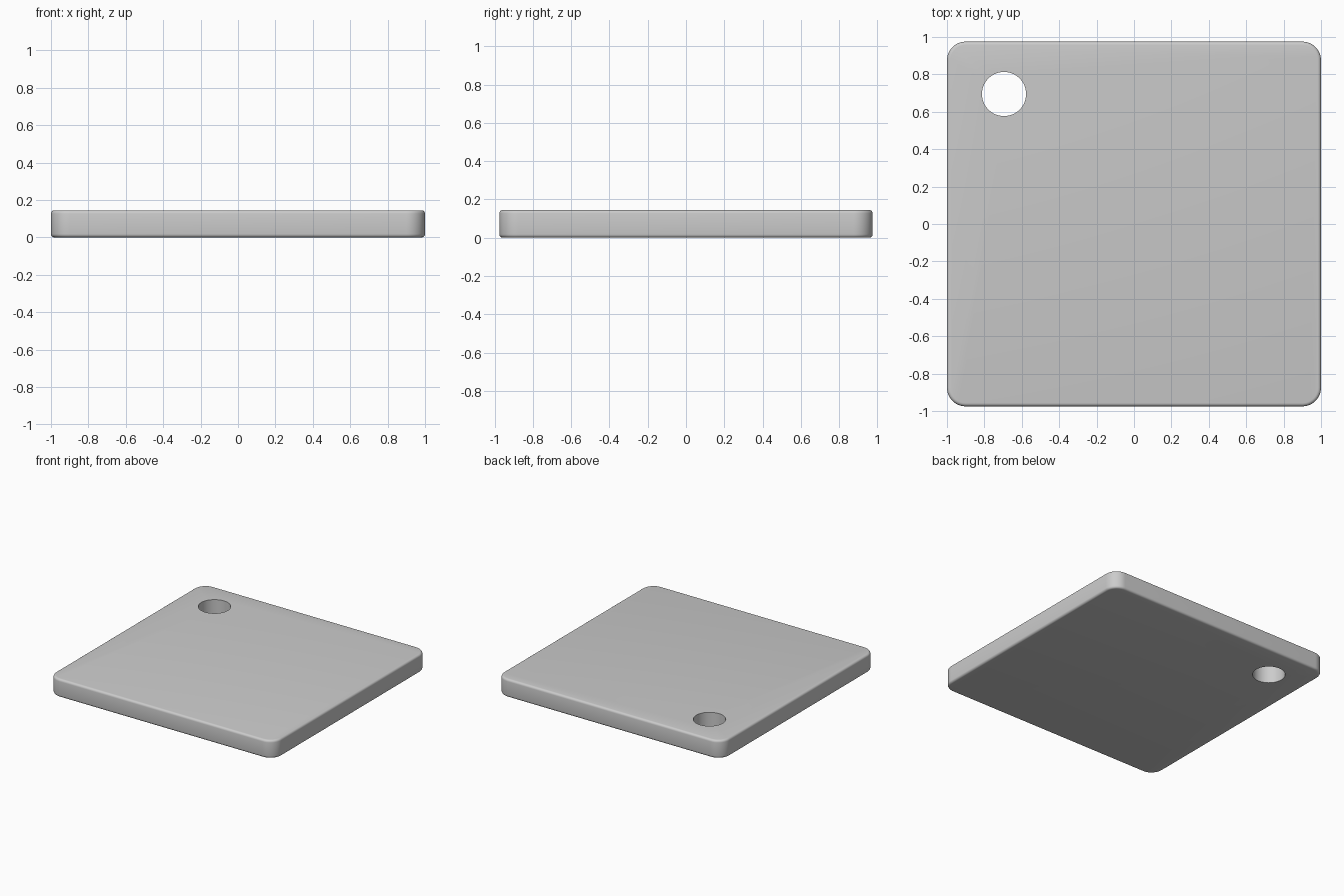
import bpy, bmesh

if "Cube" in bpy.data.objects:
    bpy.data.objects.remove(bpy.data.objects["Cube"])

WIDTH, DEPTH, HEIGHT = 2.0, 1.95, 0.145
CORNER, RIM = 0.1, 0.018
HOLE_X, HOLE_Y, HOLE_R = -0.695, 0.695, 0.118


def bevel(bm, edges, width, segments):
    bmesh.ops.bevel(bm, geom=edges, offset=width, segments=segments,
                    profile=0.5, affect='EDGES', clamp_overlap=True)


# Plate: box with rounded vertical corners, then softened top and bottom rims
bm = bmesh.new()
bmesh.ops.create_cube(bm, size=1)
for v in bm.verts:
    v.co.x *= WIDTH
    v.co.y *= DEPTH
    v.co.z = (v.co.z + 0.5) * HEIGHT
bevel(bm, [e for e in bm.edges
           if abs(e.verts[0].co.z - e.verts[1].co.z) > HEIGHT / 2], CORNER, 12)
bevel(bm, [e for e in bm.edges
           if abs(e.verts[0].co.z - e.verts[1].co.z) < 1e-5], RIM, 4)
mesh = bpy.data.meshes.new("plate")
bm.to_mesh(mesh)
bm.free()
plate = bpy.data.objects.new("plate", mesh)
bpy.context.collection.objects.link(plate)

# Round through hole near the back left corner
bpy.ops.mesh.primitive_cylinder_add(vertices=64, radius=HOLE_R, depth=1,
                                    location=(HOLE_X, HOLE_Y, HEIGHT / 2))
cutter = bpy.context.object
cutter.name = "hole_cutter"
cutter.hide_render = True
hole = plate.modifiers.new("hole", 'BOOLEAN')
hole.operation = 'DIFFERENCE'
hole.solver = 'EXACT'
hole.object = cutter

bpy.ops.object.select_all(action='DESELECT')
plate.select_set(True)
bpy.context.view_layer.objects.active = plate
bpy.ops.object.modifier_apply(modifier=hole.name)
bpy.data.objects.remove(cutter, do_unlink=True)
bpy.ops.object.shade_smooth_by_angle()
